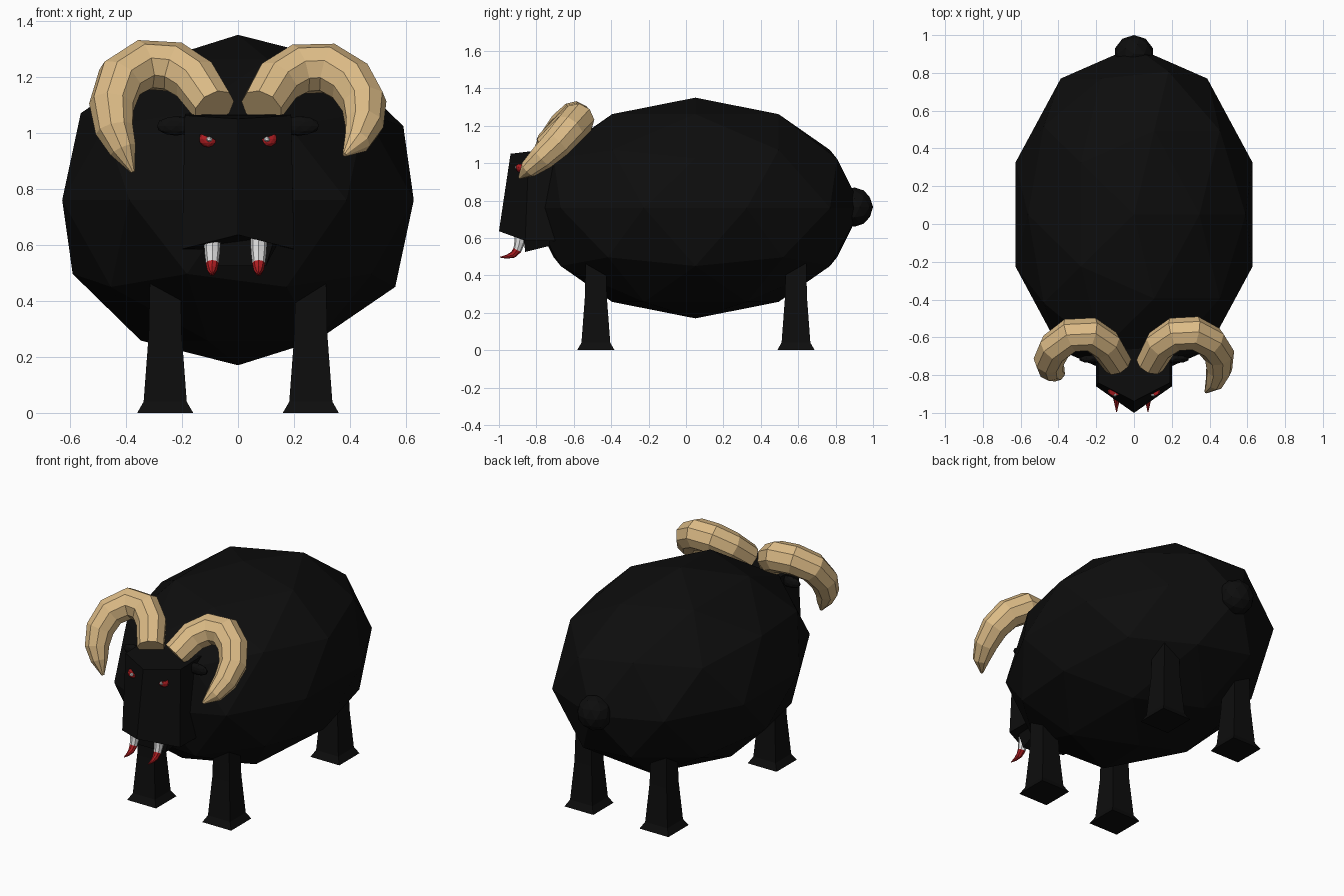
import bpy, bmesh, math
from mathutils import Vector, Matrix

if "Cube" in bpy.data.objects:
    bpy.data.objects.remove(bpy.data.objects["Cube"])


def material(name, rgb):
    m = bpy.data.materials.new(name)
    m.diffuse_color = (*rgb, 1)
    m.use_nodes = True
    m.node_tree.nodes["Principled BSDF"].inputs["Base Color"].default_value = m.diffuse_color
    return m


BLACK = material("black wool", (0.004, 0.004, 0.004))
HORN = material("tan horn", (0.72, 0.50, 0.24))
WHITE = material("fang white", (0.78, 0.78, 0.78))
RED = material("blood red", (0.42, 0.012, 0.015))


def finish(bm, name, *mats):
    bmesh.ops.recalc_face_normals(bm, faces=bm.faces[:])
    me = bpy.data.meshes.new(name)
    bm.to_mesh(me)
    bm.free()
    for m in mats:
        me.materials.append(m)
    ob = bpy.data.objects.new(name, me)
    bpy.context.collection.objects.link(ob)
    return ob


def ball(name, loc, scale, mat, subdiv=2, rot=None):
    bm = bmesh.new()
    mx = Matrix.LocRotScale(Vector(loc), rot, Vector(scale))
    bmesh.ops.create_icosphere(bm, subdivisions=subdiv, radius=1, matrix=mx)
    return finish(bm, name, mat)


def loft(name, rings, *mats, tip_from=None):
    """Skin a list of equal-length point rings and cap both ends."""
    bm = bmesh.new()
    vs = [[bm.verts.new(p) for p in r] for r in rings]
    n = len(rings[0])
    for k, (a, b) in enumerate(zip(vs, vs[1:])):
        for i in range(n):
            f = bm.faces.new((a[i], a[(i + 1) % n], b[(i + 1) % n], b[i]))
            if tip_from is not None and k >= tip_from:
                f.material_index = 1
    bm.faces.new(vs[0])
    cap = bm.faces.new(vs[-1])
    cap.material_index = 1 if tip_from is not None else 0
    return finish(bm, name, *mats)


def tube_rings(path, radii, sides):
    """Rings swept along a path without twisting."""
    pts = [Vector(p) for p in path]
    rings, side, last = [], None, None
    for i, p in enumerate(pts):
        t = (pts[min(i + 1, len(pts) - 1)] - pts[max(i - 1, 0)]).normalized()
        if side is None:
            side = t.orthogonal().normalized()
        else:
            side = last.rotation_difference(t) @ side
        last = t
        up = t.cross(side)
        rings.append([p + radii[i] * (math.cos(a) * side + math.sin(a) * up)
                      for a in (2 * math.pi * k / sides for k in range(sides))])
    return rings


# Body and tail
ball("body", (0, 0.05, 0.76), (0.66, 0.89, 0.59), BLACK)
ball("tail", (0, 0.9, 0.765), (0.105, 0.1, 0.105), BLACK)

# Legs with flared feet
for yname, y in (("front", -0.482), ("back", 0.588)):
    for xname, x in (("left", -0.26), ("right", 0.26)):
        rings = [[(x + sx * h, y + sy * h, z)
                  for sx, sy in ((-1, -1), (1, -1), (1, 1), (-1, 1))]
                 for z, h in ((0, 0.1), (0.04, 0.077), (0.28, 0.059), (0.5, 0.054))]
        loft(f"{yname}_{xname}_leg", rings, BLACK)

# Wedge-fronted head: bottom and top outlines
loft("head", [
    [(-0.2, -0.55, 0.58), (-0.2, -0.86, 0.585), (0, -1.0, 0.636),
     (0.2, -0.86, 0.585), (0.2, -0.55, 0.58)],
    [(-0.19, -0.55, 1.07), (-0.19, -0.84, 1.062), (0, -0.938, 1.05),
     (0.19, -0.84, 1.062), (0.19, -0.55, 1.07)]], BLACK)

# Lower jaw
loft("jaw", [
    [(-0.13, -0.6, 0.59), (-0.1, -0.86, 0.525), (0.1, -0.86, 0.525), (0.13, -0.6, 0.59)],
    [(-0.17, -0.6, 0.66), (-0.13, -0.87, 0.62), (0.13, -0.87, 0.62), (0.17, -0.6, 0.66)]],
    BLACK)

# Ears, eyes with slanted lids, and pupils
for name, s in (("left", -1), ("right", 1)):
    ball(f"{name}_ear", (s * 0.22, -0.715, 1.025), (0.072, 0.022, 0.035), BLACK)
    eye = ball(f"{name}_eye", (s * 0.105, -0.888, 0.978), (0.035, 0.022, 0.03), RED)
    bm = bmesh.new()
    bm.from_mesh(eye.data)
    cut = bmesh.ops.bisect_plane(
        bm, geom=bm.verts[:] + bm.edges[:] + bm.faces[:], clear_outer=True,
        plane_co=(s * 0.105, -0.888, 0.985), plane_no=(-s * 0.4, 0, 1))
    bmesh.ops.holes_fill(bm, edges=bm.edges[:])
    bm.to_mesh(eye.data)
    bm.free()
    ball(f"{name}_pupil", (s * 0.103, -0.905, 0.977), (0.013, 0.01, 0.011), WHITE, 1)

# Curled horns
radii = [0.078, 0.088, 0.092, 0.092, 0.088, 0.082, 0.07, 0.05, 0.008]
horns = {
    "left": [(-0.085, -0.74, 1.09), (-0.15, -0.64, 1.185), (-0.23, -0.585, 1.235),
             (-0.335, -0.59, 1.242), (-0.42, -0.655, 1.19), (-0.45, -0.72, 1.1),
             (-0.44, -0.765, 1.01), (-0.41, -0.785, 0.94), (-0.375, -0.8, 0.86)],
    "right": [(0.085, -0.74, 1.09), (0.14, -0.64, 1.18), (0.22, -0.585, 1.227),
              (0.32, -0.58, 1.23), (0.405, -0.625, 1.18), (0.45, -0.69, 1.105),
              (0.45, -0.77, 1.03), (0.425, -0.84, 0.97), (0.38, -0.89, 0.922)]}
for name, path in horns.items():
    loft(f"{name}_horn", tube_rings(path, radii, 9), HORN)

# Fangs with red tips curling forward
for name, x in (("left", -0.092), ("right", 0.074)):
    path = [(x, -0.885, 0.625), (x, -0.89, 0.575), (x, -0.902, 0.535),
            (x, -0.925, 0.51), (x, -0.96, 0.499), (x, -0.995, 0.497)]
    rings = tube_rings(path, [0.03, 0.028, 0.023, 0.018, 0.01, 0.002], 8)
    loft(f"{name}_fang", rings, WHITE, RED, tip_from=2)
